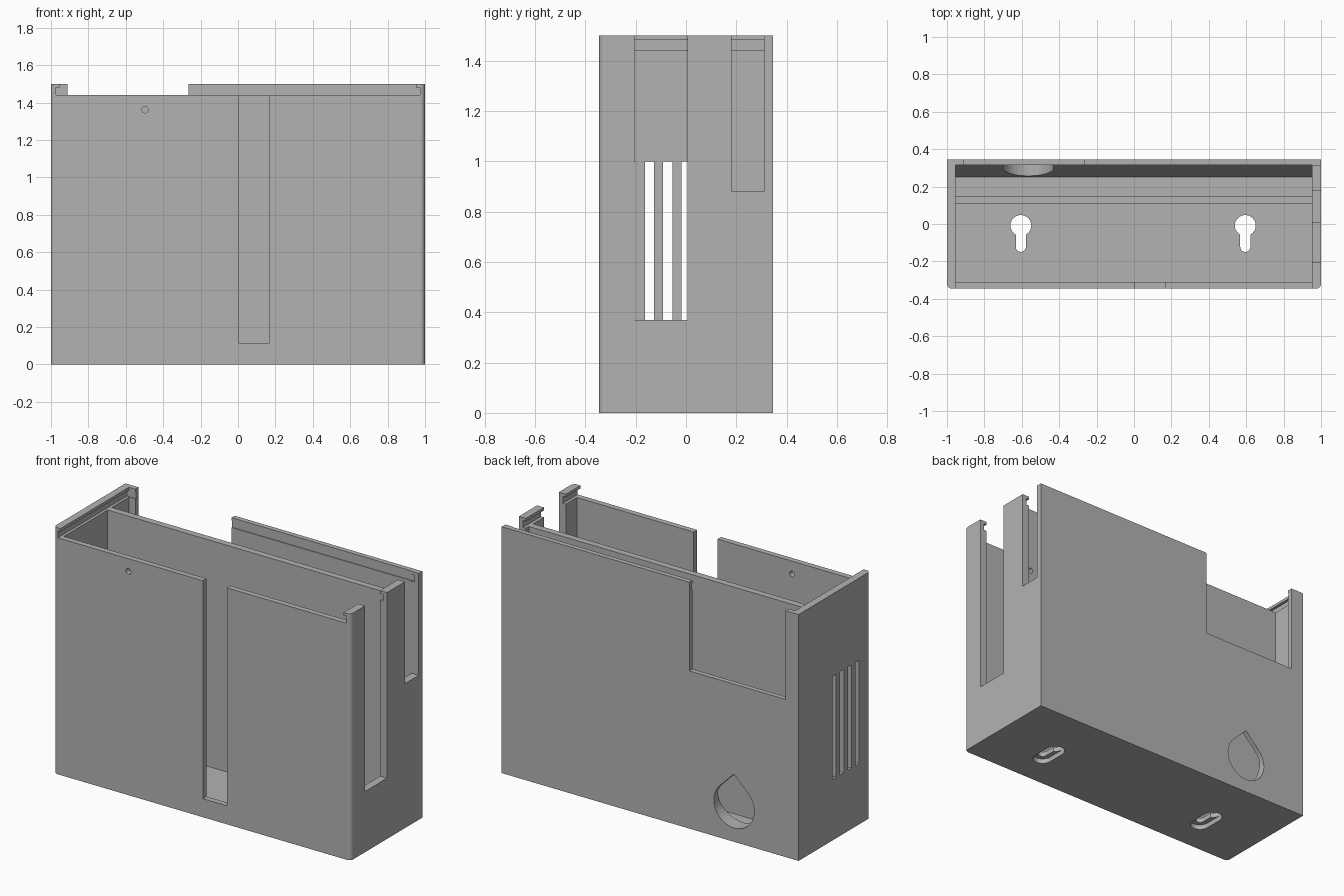
import bpy, bmesh, math

old = bpy.data.objects.get("Cube")
if old:
    bpy.data.objects.remove(old, do_unlink=True)

grey = bpy.data.materials.new("plain grey")
grey.use_nodes = True
COLOUR = (0.45, 0.45, 0.45, 1)
grey.diffuse_color = COLOUR
grey.node_tree.nodes["Principled BSDF"].inputs["Base Color"].default_value = COLOUR


def prism(name, axis, points, lo, hi):
    """Extrude a 2D outline along an axis from lo to hi."""
    place = {"x": lambda u, v: (lo, u, v),
             "y": lambda u, v: (u, lo, v),
             "z": lambda u, v: (u, v, lo)}[axis]
    bm = bmesh.new()
    face = bm.faces.new([bm.verts.new(place(u, v)) for u, v in points])
    ext = bmesh.ops.extrude_face_region(bm, geom=[face])["geom"]
    shift = [hi - lo if a == axis else 0 for a in "xyz"]
    bmesh.ops.translate(bm, vec=shift,
                        verts=[g for g in ext if isinstance(g, bmesh.types.BMVert)])
    bmesh.ops.recalc_face_normals(bm, faces=bm.faces[:])
    mesh = bpy.data.meshes.new(name)
    bm.to_mesh(mesh)
    bm.free()
    mesh.materials.append(grey)
    ob = bpy.data.objects.new(name, mesh)
    bpy.context.collection.objects.link(ob)
    return ob


def arc(u, v, r, start, end, steps=16):
    angles = [math.radians(start + (end - start) * i / steps) for i in range(steps + 1)]
    return [(u + r * math.cos(a), v + r * math.sin(a)) for a in angles]


def stadium(u, v0, v1, r):
    return arc(u, v1, r, 0, 180) + arc(u, v0, r, 180, 360)


def cut(axis, points, lo, hi):
    """Subtract a prism from the case."""
    tool = prism("cutter", axis, points, lo, hi)
    tool.hide_render = True
    mod = case.modifiers.new("cut", "BOOLEAN")
    mod.operation = "DIFFERENCE"
    mod.solver = "EXACT"
    mod.object = tool
    bpy.context.view_layer.objects.active = case
    bpy.ops.object.modifier_apply(modifier=mod.name)
    bpy.data.objects.remove(tool, do_unlink=True)


def cut_box(x0, x1, y0, y1, z0, z1):
    cut("z", [(x0, y0), (x1, y0), (x1, y1), (x0, y1)], z0, z1)


# Outer block with rounded front corners
D, H, R = 0.345, 1.5, 0.025
LEFT, RIGHT, BACK, FLOOR, RIM, OVER = -0.955, 0.953, 0.315, 0.06, 1.44, 1.7
case = prism("case", "z",
             [(1, D), (-1, D)] + arc(-1 + R, -D + R, R, 180, 270, 6)
             + arc(1 - R, -D + R, R, 270, 360, 6), 0, H)

# Front compartment, and back compartment with a sloped foot along the back wall
cut_box(LEFT, RIGHT, -0.311, 0.11, FLOOR, OVER)
cut("x", [(0.15, FLOOR), (0.25, FLOOR), (BACK, 0.27), (BACK, OVER), (0.15, OVER)],
    LEFT, RIGHT)

# Lid opening and the side grooves it slides in
cut_box(LEFT, RIGHT, -0.5, BACK, RIM, OVER)
cut_box(-0.972, 0.972, -0.5, BACK + 0.004, RIM, 1.482)

# Slots in the front wall and the side wall, and the notch in the back wall
cut_box(0.005, 0.167, -0.5, -0.25, 0.113, OVER)
cut_box(0.9, 1.1, -0.205, 0.005, 0.37, OVER)
cut_box(0.9, 1.1, 0.18, 0.31, 0.88, OVER)
cut_box(-0.912, -0.264, 0.28, 0.5, 0.96, OVER)

# Vents in the other side wall
for i in range(4):
    y = 0.001 - 0.0735 * i
    cut_box(-1.1, -0.9, y - 0.018, y + 0.018, 0.37, 1.0)

# Keyhole mounts in the floor, with a wider pocket underneath
for x in (-0.605, 0.595):
    cut("z", stadium(x, -0.122, -0.008, 0.056), -0.1, 0.03)
    cut("z", stadium(x, -0.122, -0.008, 0.027), -0.1, 0.2)
    cut("z", arc(x, -0.008, 0.056, 0, 348, 29), -0.1, 0.2)

# Teardrop cable hole in the back wall
r, cx, cz = 0.136, -0.565, 0.22
cut("y", arc(cx, cz, r, 45, -225, 32) + [(cx, cz + r * math.sqrt(2))], 0.2, 0.5)

# Small round holes in the front wall and the divider
cut("y", arc(-0.497, 1.362, 0.017, 0, 345, 23), -0.5, -0.2)
cut("y", arc(0.915, 1.03, 0.017, 0, 345, 23), 0.05, 0.2)
